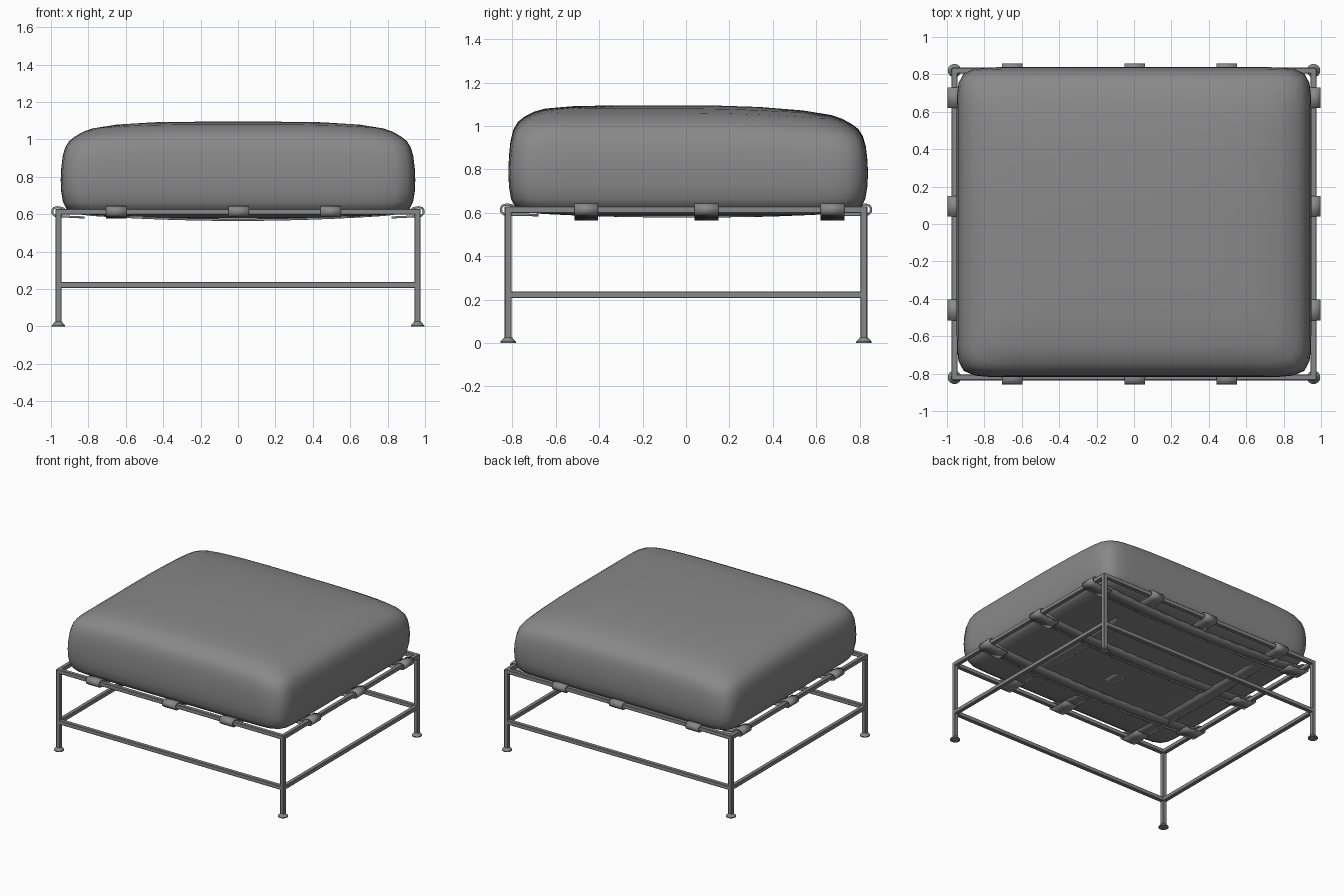
import bpy, bmesh, math

if "Cube" in bpy.data.objects:
    bpy.data.objects.remove(bpy.data.objects["Cube"])

LX, LY = 0.96, 0.82   # leg centre positions
T = 0.031             # square tube size
RAIL_Z, LOW_Z = 0.614, 0.222

GREY = bpy.data.materials.new("dark_grey")
GREY.diffuse_color = (0.25, 0.25, 0.25, 1)
GREY.use_nodes = True
GREY.node_tree.nodes["Principled BSDF"].inputs["Base Color"].default_value = GREY.diffuse_color


def finish(bm, name, smooth=None):
    bmesh.ops.recalc_face_normals(bm, faces=bm.faces)
    me = bpy.data.meshes.new(name)
    bm.to_mesh(me)
    bm.free()
    me.materials.append(GREY)
    ob = bpy.data.objects.new(name, me)
    bpy.context.collection.objects.link(ob)
    if smooth:
        bpy.ops.object.select_all(action='DESELECT')
        ob.select_set(True)
        bpy.context.view_layer.objects.active = ob
        bpy.ops.object.shade_smooth_by_angle(angle=math.radians(smooth))
    return ob


def bar(name, centre, size):
    bm = bmesh.new()
    bmesh.ops.create_cube(bm, size=1)
    for v in bm.verts:
        v.co = [c + a * s for c, a, s in zip(centre, v.co, size)]
    bmesh.ops.bevel(bm, geom=bm.edges[:], offset=0.003, segments=1, affect='EDGES')
    return finish(bm, name)


# Legs with flared feet
for sx in (-1, 1):
    for sy in (-1, 1):
        x, y = sx * LX, sy * LY
        tag = ("front" if sy < 0 else "back") + ("_left" if sx < 0 else "_right")
        bar(tag + "_leg", (x, y, 0.32), (T, T, 0.618))
        bm = bmesh.new()
        rings = []
        for r, z in ((0.036, 0), (0.036, 0.006), (0.021, 0.022), (0.018, 0.026)):
            rings.append([bm.verts.new((x + r * math.cos(k * math.tau / 20),
                                        y + r * math.sin(k * math.tau / 20), z))
                          for k in range(20)])
        for p, q in zip(rings, rings[1:]):
            for k in range(20):
                bm.faces.new((p[k], p[k - 1], q[k - 1], q[k]))
        bm.faces.new(rings[0])
        bm.faces.new(rings[-1])
        finish(bm, tag + "_foot", 30)

# Upper rails and lower stretchers
for z, kind in ((RAIL_Z, "rail"), (LOW_Z, "stretcher")):
    for s, a, b in ((-1, "front_", "left_"), (1, "back_", "right_")):
        bar(a + kind, (0, s * LY, z), (2 * LX, T, T))
        bar(b + kind, (s * LX, 0, z), (T, 2 * LY, T))


# Webbing straps looped round opposite rails, tab ends lapping back underneath
def strap(name, along_x, pos, sag, tab):
    e = LX if along_x else LY
    half = [(e - 0.14, tab), (e - 0.07, tab + 0.003), (e - 0.01, 0.590), (e + 0.018, 0.592),
            (e + 0.031, 0.603), (e + 0.033, 0.620), (e + 0.025, 0.633), (e + 0.005, 0.638),
            (e - 0.022, 0.633), (e - 0.05, 0.612)]
    n = 14
    w = e - 0.05
    mid = []
    for i in range(1, n):
        t = w - 2 * w * i / n
        mid.append((t, sag + (0.606 - sag) * (t / w) ** 2))
    path = half + mid + [(-t, z) for t, z in reversed(half)]
    bm = bmesh.new()
    rows = []
    for t, z in path:
        rows.append([bm.verts.new((t, pos + d, z) if along_x else (pos + d, t, z))
                     for d in (-0.055, 0.055)])
    for p, q in zip(rows, rows[1:]):
        bm.faces.new((p[0], p[1], q[1], q[0]))
    ob = finish(bm, name, 60)
    m = ob.modifiers.new("thickness", 'SOLIDIFY')
    m.thickness = 0.011
    m.offset = 0


for i, y in enumerate((-0.46, 0.095, 0.675)):
    strap("cross_strap_%d" % (i + 1), True, y, 0.570, 0.583)
for i, x in enumerate((-0.65, 0.005, 0.495)):
    strap("long_strap_%d" % (i + 1), False, x, 0.583, 0.588)

# Soft seat cushion: stacked rounded-square rings (inset, height)
profile = [(0.7, 0.578), (0.45, 0.582), (0.25, 0.590), (0.12, 0.600), (0.06, 0.611),
           (0.03, 0.63), (0.012, 0.665), (0.003, 0.72), (0, 0.79), (0.003, 0.86),
           (0.010, 0.93), (0.024, 0.985), (0.045, 1.02), (0.075, 1.043), (0.12, 1.066),
           (0.17, 1.08), (0.3, 1.091), (0.5, 1.095), (0.7, 1.095)]
N = 128


def shaped(x, y, z):
    # Crown falls off towards the sides and the back
    k = max(0, (z - 0.75) / 0.34)
    drop = 0.042 * abs(x / 0.94) ** 3.5
    if y > 0:
        drop += 0.045 * (y / 0.8) ** 2
    return (x, y + 0.01, z - k * drop)


bm = bmesh.new()
rings = []
for d, z in profile:
    a, b = 0.948 - d, 0.829 - d
    p = 17 - 9 * min(1, d / 0.5)
    ring = []
    for k in range(N):
        c, s = math.cos(k * math.tau / N), math.sin(k * math.tau / N)
        r = (abs(c) ** p + abs(s) ** p) ** (-1 / p)
        ring.append(bm.verts.new(shaped(a * r * c, b * r * s, z)))
    rings.append(ring)
for lo, hi in zip(rings, rings[1:]):
    for k in range(N):
        bm.faces.new((lo[k - 1], lo[k], hi[k], hi[k - 1]))
for ring, z in ((rings[0], 0.577), (rings[-1], 1.095)):
    c = bm.verts.new(shaped(0, 0, z))
    for k in range(N):
        bm.faces.new((ring[k - 1], ring[k], c))
finish(bm, "seat_cushion", 60)
